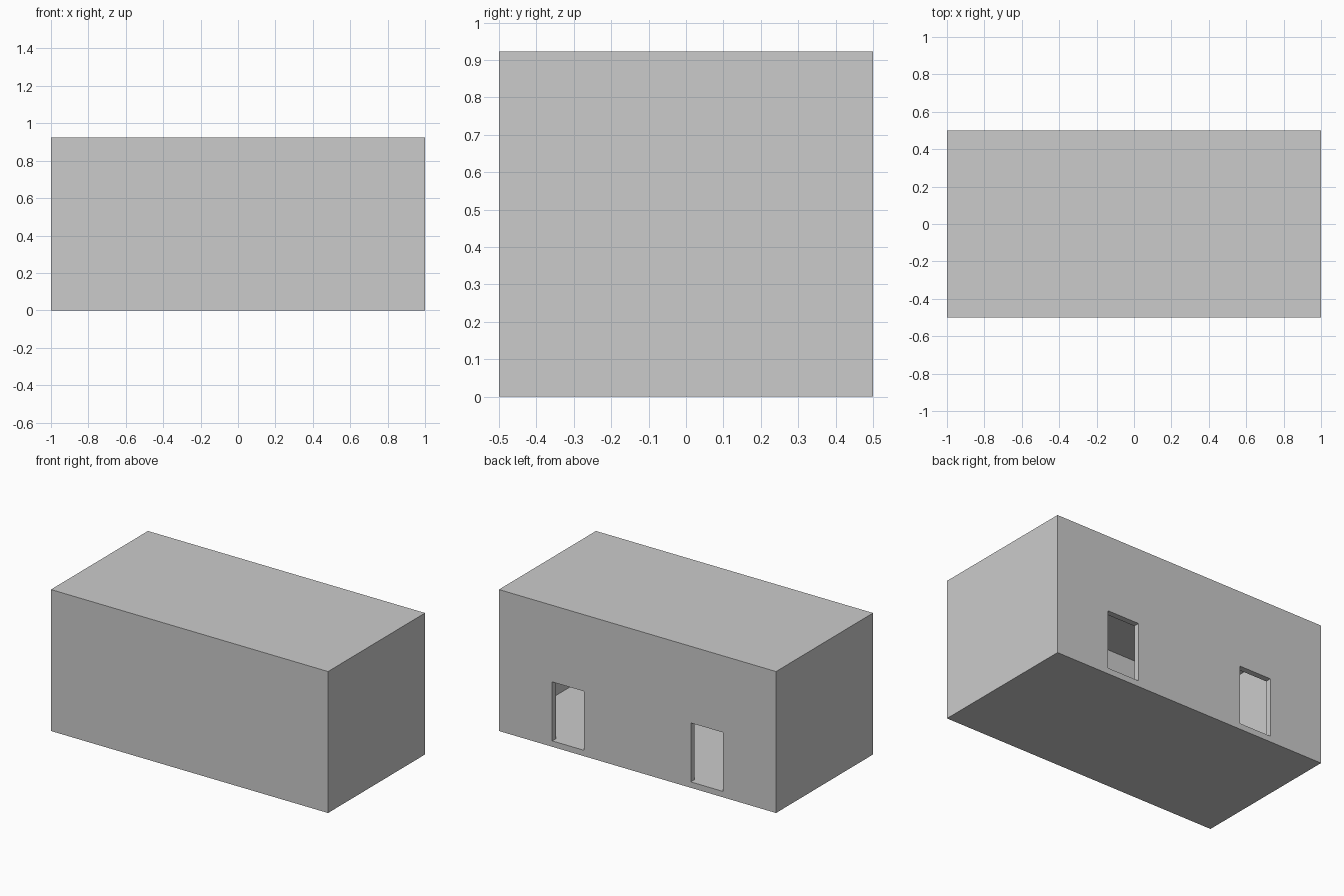
import bpy

if "Cube" in bpy.data.objects:
    bpy.data.objects.remove(bpy.data.objects["Cube"])

U = 1 / 26  # wall thickness, used as the building module


def box(name, x, y, z, cutter=False):
    """Box spanning the given (min, max) ranges, measured in modules."""
    spans = (x, y, z)
    bpy.ops.mesh.primitive_cube_add(size=1, location=[(a + b) / 2 * U for a, b in spans])
    ob = bpy.context.object
    ob.name = name
    ob.scale = [(b - a) * U for a, b in spans]
    bpy.ops.object.transform_apply(location=False, rotation=False, scale=True)
    ob.hide_render = cutter
    return ob


# Closed outer block: floor, walls and flat roof
shell = box("building_shell", (-26, 26), (-13, 13), (0, 24))

# Hollow room, one module inside every face, and two doorways in the back wall
cutters = [box("room_cutter", (-25, 25), (-12, 12), (1, 23), True)]
for side, x0 in (("left", -16), ("right", 10)):
    cutters.append(box(side + "_doorway_cutter", (x0, x0 + 6), (11, 14), (1, 11), True))

for c in cutters:
    mod = shell.modifiers.new(c.name, 'BOOLEAN')
    mod.operation = 'DIFFERENCE'
    mod.solver = 'EXACT'
    mod.object = c
    bpy.context.view_layer.objects.active = shell
    bpy.ops.object.modifier_apply(modifier=mod.name)
for c in cutters:
    bpy.data.objects.remove(c)
